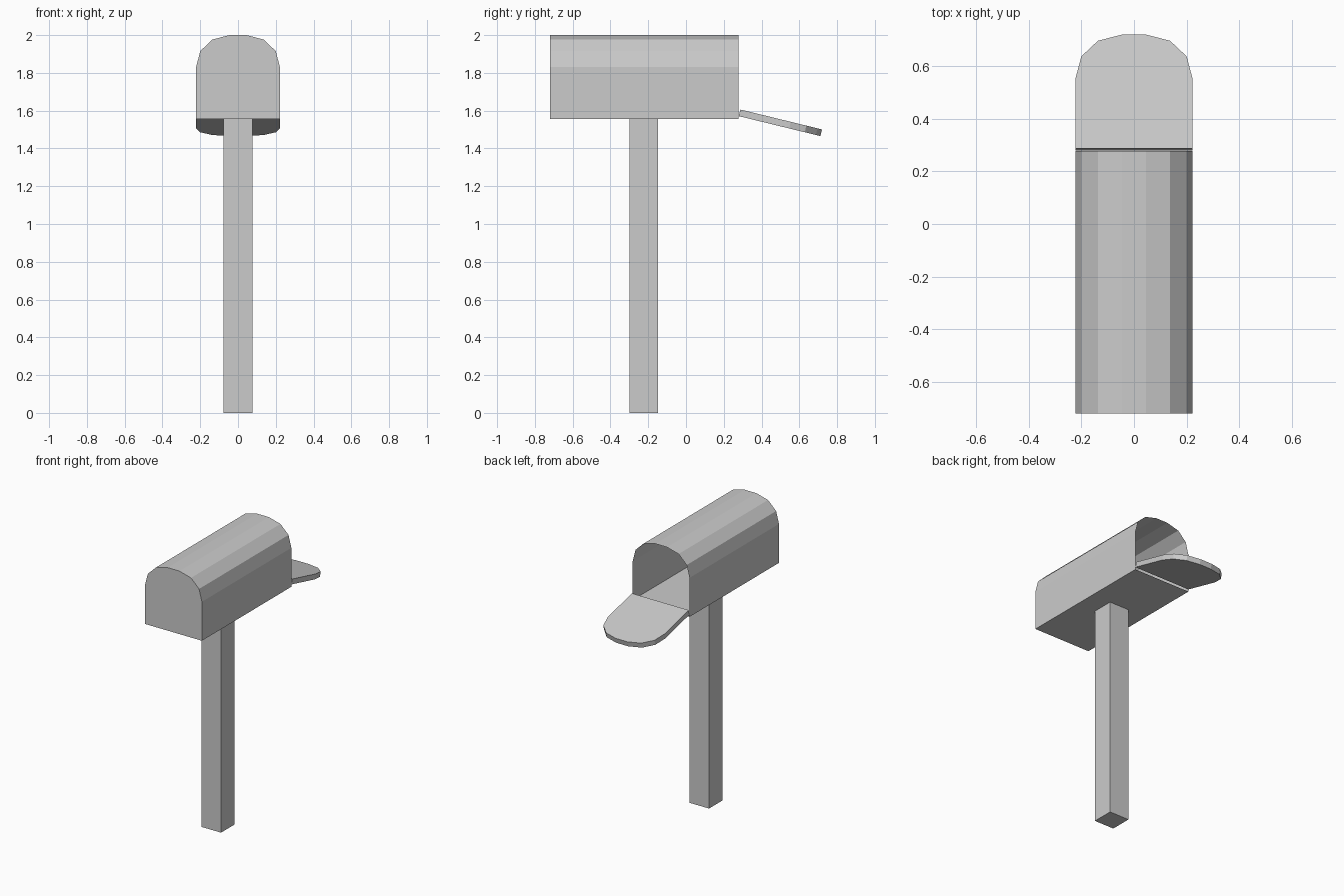
import bpy, bmesh
from math import radians
from mathutils import Matrix

if "Cube" in bpy.data.objects:
    bpy.data.objects.remove(bpy.data.objects["Cube"])

# Arched half profile (x, height above the floor), mirrored to the full outline
HALF = [(0.222, 0.0), (0.222, 0.275), (0.20, 0.36), (0.137, 0.421), (0.046, 0.445)]
ARCH = HALF + [(-x, h) for x, h in reversed(HALF)]


def arch_prism(name, y0, y1, open_back=False):
    """Extrude the arch along y; optionally leave the +y end open."""
    bm = bmesh.new()
    front = bm.faces.new([bm.verts.new((x, y0, h)) for x, h in ARCH])
    ext = bmesh.ops.extrude_face_region(bm, geom=[front], use_keep_orig=True)["geom"]
    bmesh.ops.translate(bm, vec=(0, y1 - y0, 0),
                        verts=[v for v in ext if isinstance(v, bmesh.types.BMVert)])
    bmesh.ops.recalc_face_normals(bm, faces=bm.faces)
    if open_back:
        back = [f for f in bm.faces if all(abs(v.co.y - y1) < 1e-5 for v in f.verts)]
        bmesh.ops.delete(bm, geom=back, context='FACES_ONLY')
    mesh = bpy.data.meshes.new(name)
    bm.to_mesh(mesh)
    bm.free()
    obj = bpy.data.objects.new(name, mesh)
    bpy.context.collection.objects.link(obj)
    return obj


# Mailbox shell, open at the back
body = arch_prism("mailbox_body", -0.72, 0.278, open_back=True)
body.location.z = 1.555

# Door, same arch, folded down past horizontal about its hinge edge
door = arch_prism("mailbox_door", 0.0, 0.036)
door.matrix_world = (Matrix.Translation((0, 0.279, 1.57))
                     @ Matrix.Rotation(radians(-103.7), 4, 'X')
                     @ Matrix.Translation((0, -0.036, 0)))
# hinge: put the lower hinge corner exactly on the body's rim
bpy.context.view_layer.update()
corners = [door.matrix_world @ v.co for v in door.data.vertices]
door.location.y += 0.279 - min(c.y for c in corners)
door.location.z += 1.606 - max(c.z for c in corners)

# Square post
bpy.ops.mesh.primitive_cube_add(size=1, location=(0, -0.223, 0.7775))
post = bpy.context.object
post.name = "post"
post.scale = (0.153, 0.151, 1.555)
